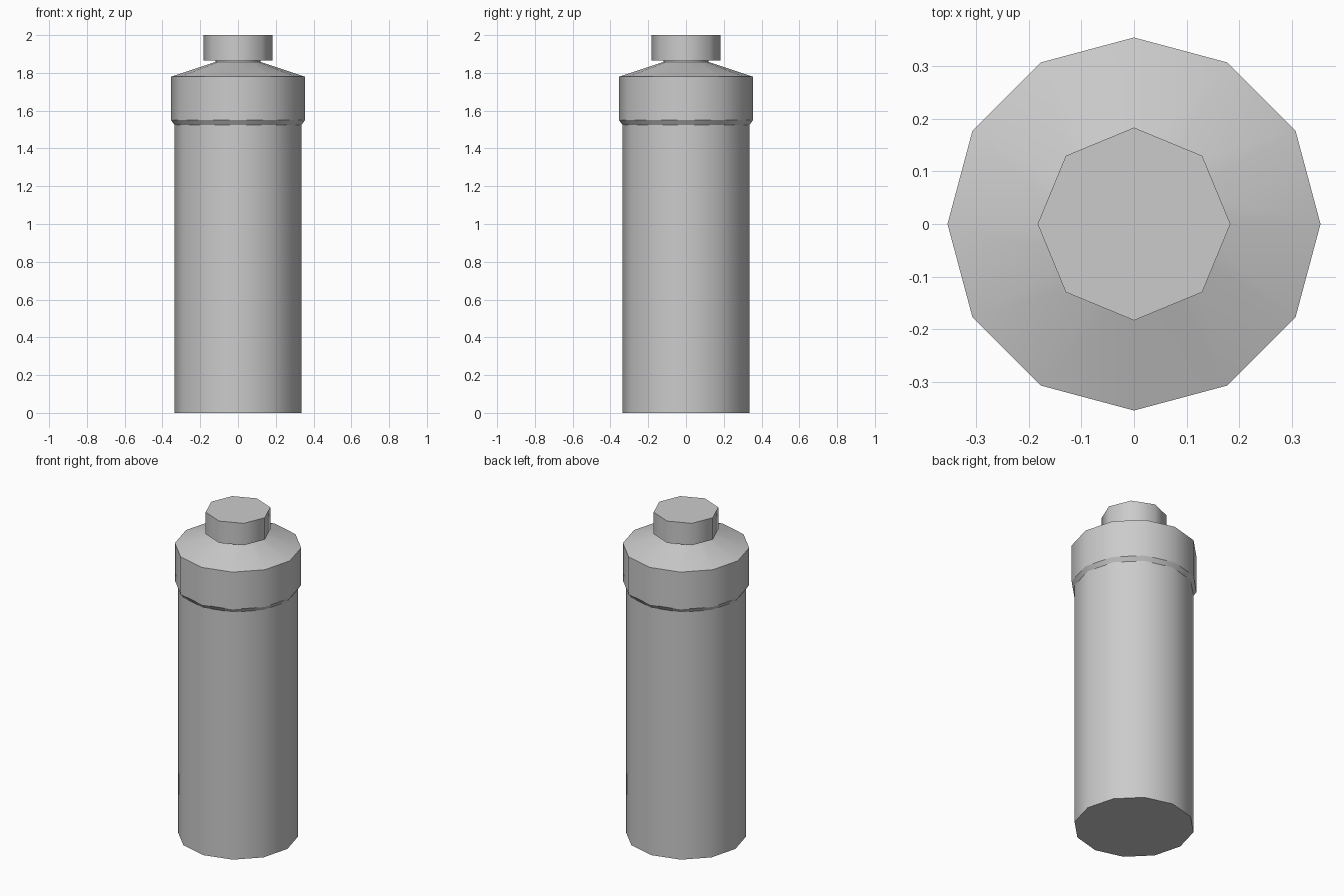
import bpy, bmesh, math

cube = bpy.data.objects.get("Cube")
if cube:
    bpy.data.objects.remove(cube, do_unlink=True)

grey = bpy.data.materials.new("light_grey")
grey.use_nodes = True
colour = (0.6, 0.6, 0.6, 1)
grey.diffuse_color = colour
grey.node_tree.nodes["Principled BSDF"].inputs["Base Color"].default_value = colour


def lathe(name, profile, sides):
    """Closed faceted solid from (radius, height) rings, smooth around its sides."""
    bm = bmesh.new()
    rings = []
    for r, z in profile:
        angles = [2 * math.pi * i / sides for i in range(sides)]
        rings.append([bm.verts.new((r * math.cos(a), r * math.sin(a), z)) for a in angles])
    for low, high in zip(rings, rings[1:]):
        for i in range(sides):
            j = (i + 1) % sides
            bm.faces.new((low[i], low[j], high[j], high[i]))
    bm.faces.new(rings[0][::-1])
    bm.faces.new(rings[-1])
    mesh = bpy.data.meshes.new(name)
    bm.to_mesh(mesh)
    bm.free()
    mesh.materials.append(grey)
    obj = bpy.data.objects.new(name, mesh)
    bpy.context.collection.objects.link(obj)
    bpy.ops.object.select_all(action="DESELECT")
    obj.select_set(True)
    bpy.context.view_layer.objects.active = obj
    bpy.ops.object.shade_smooth_by_angle(angle=math.radians(46))
    # Keep the rims crisp
    for edge in mesh.edges:
        a, b = (mesh.vertices[v].co.z for v in edge.vertices)
        if abs(a - b) < 1e-5:
            edge.use_edge_sharp = True
    return obj


# Body, collar and sloping shoulder
lathe("bottle_body", [(0.337, 0), (0.337, 1.525), (0.354, 1.55),
                      (0.354, 1.78), (0.12, 1.858), (0.12, 1.867)], 12)
# Eight-sided cap
lathe("bottle_cap", [(0.183, 1.865), (0.183, 2)], 8)
